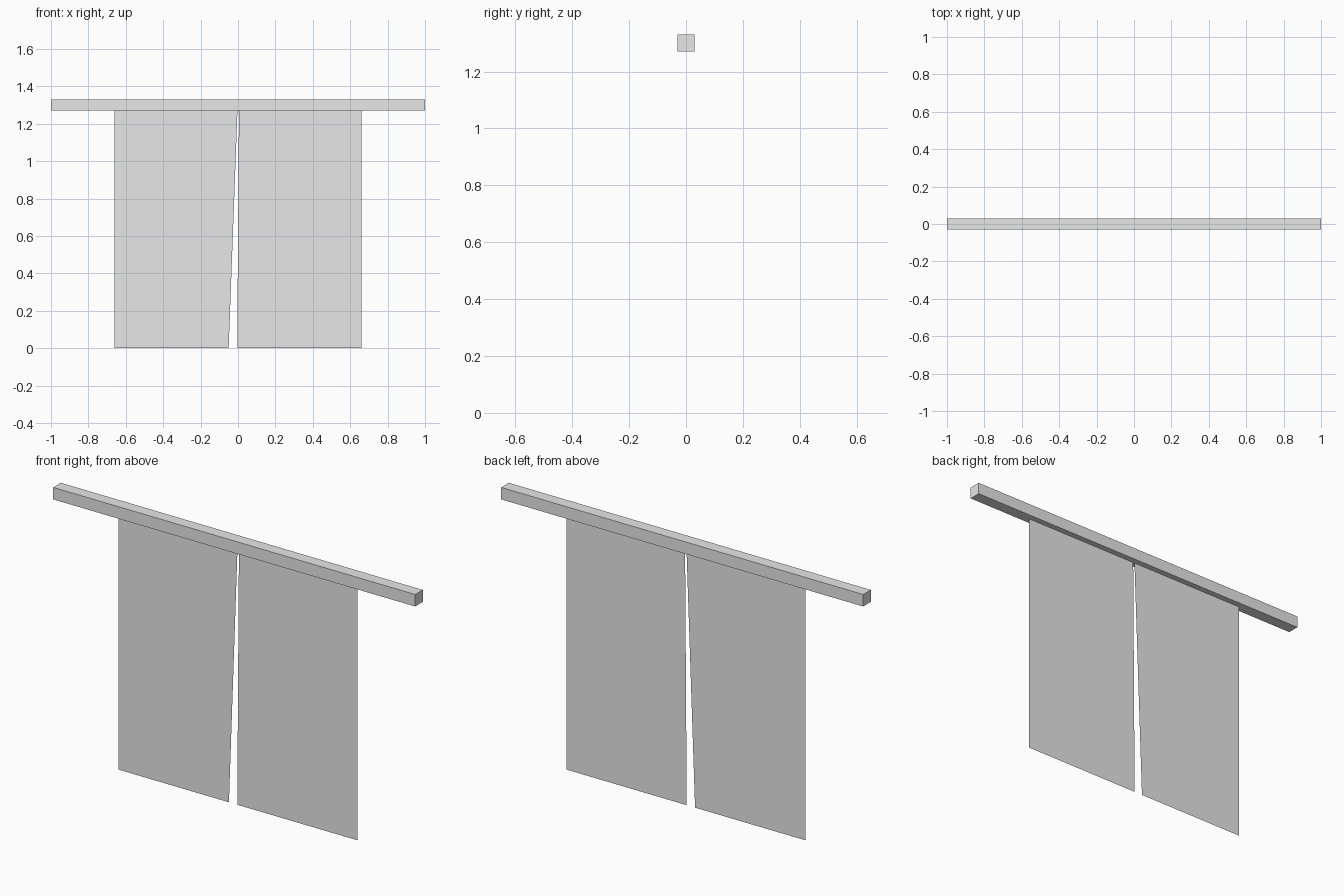
import bpy
import bmesh
from mathutils import Matrix

cube = bpy.data.objects.get("Cube")
if cube:
    bpy.data.objects.remove(cube, do_unlink=True)

# One plain grey for everything
GREY = (0.8, 0.8, 0.8, 1.0)
mat = bpy.data.materials.new("light_grey")
mat.use_nodes = True
mat.diffuse_color = GREY
mat.node_tree.nodes["Principled BSDF"].inputs["Base Color"].default_value = GREY

BAR = 0.06              # thickness of the square bar
BAR_Z = 1.3             # height of the bar's centre
CLOTH_TOP = BAR_Z - BAR / 2
HALF_WIDTH = 0.66       # outer edge of the cloth panels


def add_part(name, bm):
    mesh = bpy.data.meshes.new(name)
    bm.to_mesh(mesh)
    bm.free()
    mesh.materials.append(mat)
    obj = bpy.data.objects.new(name, mesh)
    bpy.context.collection.objects.link(obj)
    return obj


def cloth_panel(name, outline):
    """Flat single-sheet panel from (x, z) corners."""
    bm = bmesh.new()
    bm.faces.new([bm.verts.new((x, 0, z)) for x, z in outline])
    return add_part(name, bm)


# Horizontal square bar
bm = bmesh.new()
bmesh.ops.create_cube(bm, size=1, matrix=Matrix.Translation((0, 0, BAR_Z))
                      @ Matrix.Diagonal((2, BAR, BAR, 1)))
add_part("hanging_bar", bm)

# Two hanging sheets with a narrow slit that widens downwards
cloth_panel("right_cloth_panel", [(-HALF_WIDTH, 0), (-0.05, 0),
                                  (-0.003, CLOTH_TOP), (-HALF_WIDTH, CLOTH_TOP)])
cloth_panel("left_cloth_panel", [(-0.004, 0), (HALF_WIDTH, 0),
                                 (HALF_WIDTH, CLOTH_TOP), (0.005, CLOTH_TOP)])
